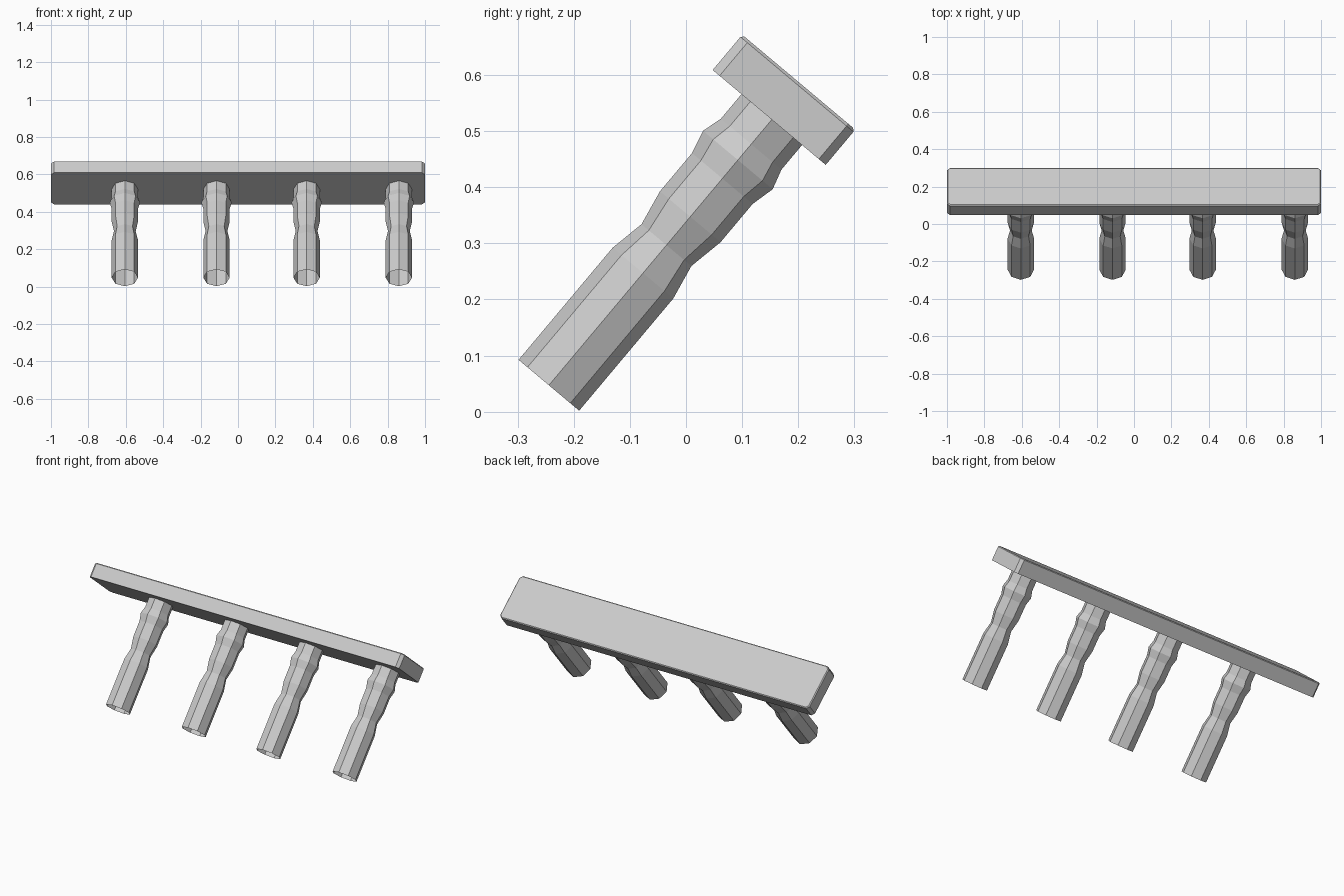
import bpy, bmesh
from math import pi, sin, cos, radians
from mathutils import Matrix, Vector

if "Cube" in bpy.data.objects:
    bpy.data.objects.remove(bpy.data.objects["Cube"])

# everything is built upright, then leaned back about x
TILT = Matrix.Rotation(radians(-40), 4, 'X')


def make_object(name, bm):
    bmesh.ops.recalc_face_normals(bm, faces=bm.faces)
    bm.transform(TILT)
    mesh = bpy.data.meshes.new(name)
    bm.to_mesh(mesh)
    bm.free()
    obj = bpy.data.objects.new(name, mesh)
    bpy.context.collection.objects.link(obj)
    return obj


# backing rail: box with chamfered ends and a fine bevel round the top
bm = bmesh.new()
bmesh.ops.create_cube(bm, size=1, matrix=Matrix.Translation((0, -0.2235, 0.538))
                      @ Matrix.Diagonal((2, 0.263, 0.082, 1)))
ends = [e for e in bm.edges if abs(e.verts[0].co.z - e.verts[1].co.z) > 0.05]
bmesh.ops.bevel(bm, geom=ends, offset=0.016, segments=1, affect='EDGES')
rim = [e for e in bm.edges if all(v.co.z > 0.57 for v in e.verts)]
bmesh.ops.bevel(bm, geom=rim, offset=0.005, segments=1, affect='EDGES')
make_object("rail", bm)

# turned pegs: eight-sided open tubes with a waist and a collar (height, radius)
PROFILE = [(-0.121, 0.0705), (0.14, 0.0705), (0.205, 0.058), (0.271, 0.0705),
           (0.36, 0.0705), (0.403, 0.081), (0.44, 0.0705), (0.498, 0.0705)]
SIDES = 8


def peg(name, x, turn=0.0):
    bm = bmesh.new()
    rings = []
    for z, r in PROFILE:
        rings.append([bm.verts.new((x + r * cos(a), -0.2175 + r * sin(a), z))
                      for a in (turn + 2 * pi * i / SIDES for i in range(SIDES))])
    for low, high in zip(rings, rings[1:]):
        for i in range(SIDES):
            j = (i + 1) % SIDES
            bm.faces.new((low[i], low[j], high[j], high[i]))
    make_object(name, bm)


for n, x in enumerate((-0.605, -0.115, 0.367, 0.86)):
    peg(f"peg_{n + 1}", x)
